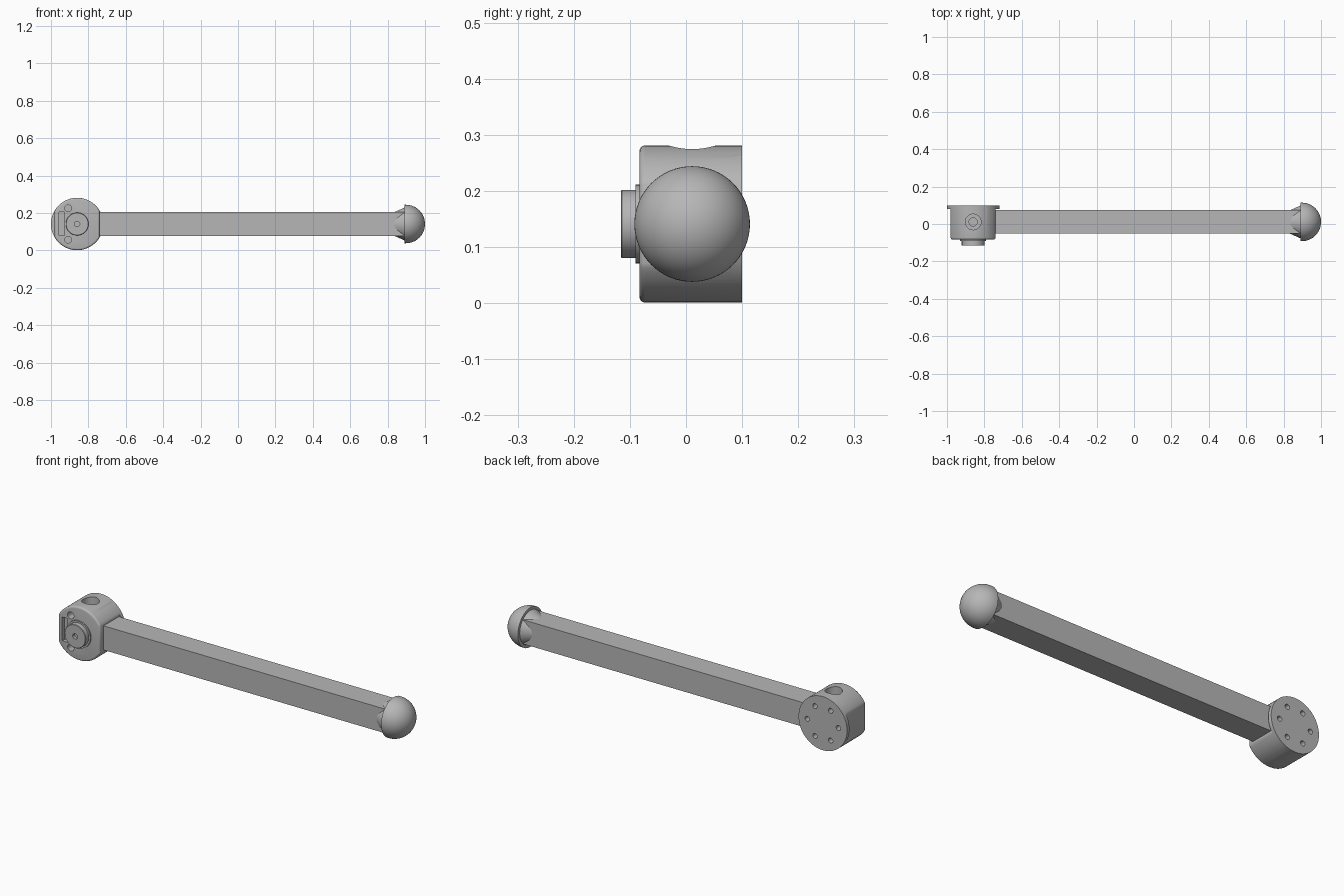
import bpy, bmesh, math
from mathutils import Matrix, Vector

if "Cube" in bpy.data.objects:
    bpy.data.objects.remove(bpy.data.objects["Cube"], do_unlink=True)

grey = bpy.data.materials.new("plain grey")
grey.use_nodes = True
COLOUR = (0.47, 0.47, 0.47, 1)
grey.diffuse_color = COLOUR
grey.node_tree.nodes["Principled BSDF"].inputs["Base Color"].default_value = COLOUR

HX, CZ, R = -0.86, 0.141, 0.14      # hub axis and radius
AY = 0.011                          # arm axis in y
FLAT = 0.12                         # distance of the hub's side flats


def make(name, bm):
    bmesh.ops.recalc_face_normals(bm, faces=bm.faces)
    mesh = bpy.data.meshes.new(name)
    bm.to_mesh(mesh)
    bm.free()
    mesh.materials.append(grey)
    ob = bpy.data.objects.new(name, mesh)
    bpy.context.collection.objects.link(ob)
    return ob


def lathe(name, origin, axis, profile, steps=64):
    """Solid of revolution; profile is (radius, distance along axis)."""
    bm = bmesh.new()
    verts = [bm.verts.new((r, 0, t)) for r, t in profile]
    edges = [bm.edges.new(pair) for pair in zip(verts, verts[1:])]
    bmesh.ops.spin(bm, geom=verts + edges, cent=(0, 0, 0), axis=(0, 0, 1),
                   angle=math.tau, steps=steps, use_duplicate=False)
    bmesh.ops.remove_doubles(bm, verts=bm.verts, dist=1e-5)
    turn = Vector((0, 0, 1)).rotation_difference(Vector(axis)).to_matrix().to_4x4()
    bm.transform(Matrix.Translation(origin) @ turn)
    return make(name, bm)


def rod(name, origin, axis, radius, length, steps=64):
    return lathe(name, origin, axis,
                 [(0, 0), (radius, 0), (radius, length), (0, length)], steps)


def box(name, lo, hi):
    bm = bmesh.new()
    bmesh.ops.create_cube(bm, size=1)
    for v in bm.verts:
        v.co = [a + (c + 0.5) * (b - a) for a, b, c in zip(lo, hi, v.co)]
    return make(name, bm)


def apply(ob, kind, **settings):
    mod = ob.modifiers.new(kind.lower(), kind)
    for key, value in settings.items():
        setattr(mod, key, value)
    bpy.context.view_layer.objects.active = ob
    bpy.ops.object.modifier_apply(modifier=mod.name)


def boolean(ob, other, operation="DIFFERENCE"):
    apply(ob, "BOOLEAN", object=other, operation=operation, solver="EXACT")
    bpy.data.objects.remove(other, do_unlink=True)


def smooth(ob):
    bpy.ops.object.select_all(action="DESELECT")
    ob.select_set(True)
    bpy.context.view_layer.objects.active = ob
    bpy.ops.object.shade_smooth_by_angle(angle=math.radians(25))


# Hub: drum with two side flats and a rounded front rim
hub = rod("hub", (HX, -0.083, CZ), (0, 1, 0), R, 0.178, 96)
for v in hub.data.vertices:
    v.co.x = min(max(v.co.x, HX - FLAT), HX + FLAT)
bm = bmesh.new()
bm.from_mesh(hub.data)
bmesh.ops.dissolve_limit(bm, angle_limit=0.01, verts=bm.verts, edges=bm.edges)
bm.to_mesh(hub.data)
bm.free()
apply(hub, "BEVEL", width=0.01, segments=4, limit_method="ANGLE",
      angle_limit=math.radians(60))

# Full round flange at the back
boolean(hub, rod("flange", (HX, 0.08, CZ), (0, 1, 0), R, 0.02, 96), "UNION")

# Stepped bores above and below
for s in (1, -1):
    lip, step, floor = 0.16, 0.09, 0.05
    boolean(hub, lathe("bore", (HX, AY, CZ), (0, 0, s),
                       [(0, floor), (0.022, floor), (0.022, step),
                        (0.042, step), (0.042, lip), (0, lip)], 48))
    # Front screw holes
    boolean(hub, rod("screw_hole", (HX - 0.048, -0.1, CZ + s * 0.084),
                     (0, 1, 0), 0.018, 0.06, 32))

# Front slot
boolean(hub, box("slot_cutter", (-0.957, -0.1, 0.08), (-0.927, -0.063, 0.204)))

# Ring of mounting holes in the back
for i in range(6):
    a = i * math.tau / 6
    boolean(hub, rod("mount_hole", (HX + 0.09 * math.cos(a), 0.06,
                                    CZ + 0.09 * math.sin(a)),
                     (0, 1, 0), 0.013, 0.05, 24))
smooth(hub)

# Stepped output shaft with a centre hole
shaft = lathe("output_shaft", (HX, -0.08, CZ), (0, -1, 0),
              [(0, 0), (0.07, 0), (0.07, 0.01), (0.061, 0.01), (0.061, 0.034),
               (0.059, 0.036), (0.014, 0.036), (0.014, 0.02), (0, 0.02)])
smooth(shaft)

# Square arm
H = 0.063
box("arm", (HX + FLAT - 0.005, AY - H, CZ - H), (0.89, AY + H, CZ + H))

# Flared neck and round foot
neck = lathe("foot_neck", (0.835, AY, CZ), (1, 0, 0),
             [(0, 0), (H, 0), (0.092, 0.065), (0, 0.065)])
smooth(neck)
B = 0.103
dome = [(B * math.cos(i * math.pi / 32), B * math.sin(i * math.pi / 32))
        for i in range(16)]
foot = lathe("foot", (1 - B, AY, CZ), (1, 0, 0),
             [(0, -0.006), (B, -0.006)] + dome + [(0, B)])
smooth(foot)
